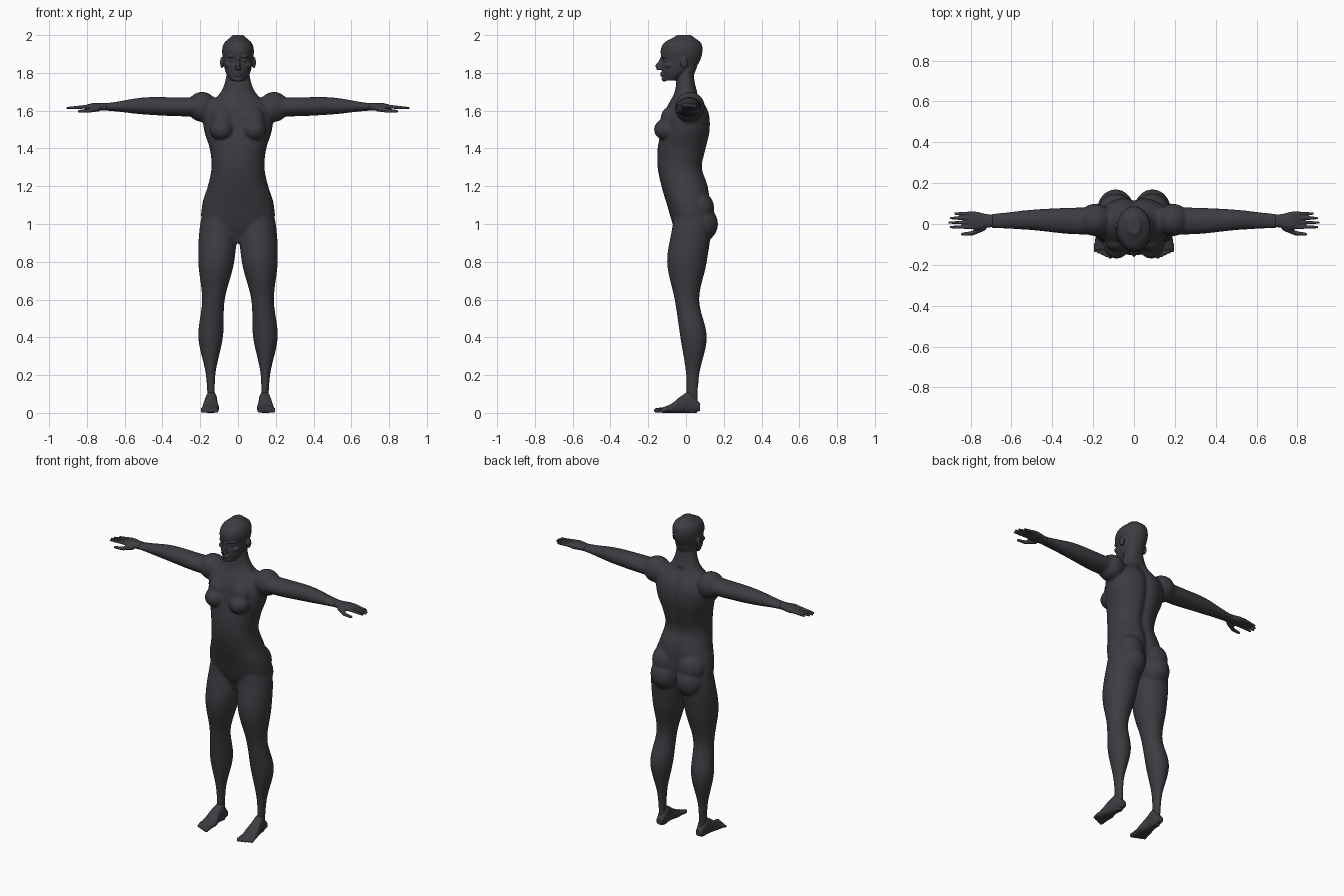
import bpy, bmesh, math
from mathutils import Vector, Matrix

if "Cube" in bpy.data.objects:
    bpy.data.objects.remove(bpy.data.objects["Cube"])

skin = bpy.data.materials.new("dark slate grey")
skin.use_nodes = True
skin.diffuse_color = (0.045, 0.045, 0.053, 1)
skin.node_tree.nodes["Principled BSDF"].inputs["Base Color"].default_value = skin.diffuse_color

SIDES, STEPS = 40, 8


def blend(before, start, end, after, t):
    """Smooth curve from start to end, guided by the neighbouring values."""
    slope_in, slope_out = (end - before) / 2, (after - start) / 2
    gap = end - start
    return start + t * (slope_in + t * (3 * gap - 2 * slope_in - slope_out + t * (slope_in + slope_out - 2 * gap)))


def spline(rows):
    """Fill in smooth steps between evenly spaced rows."""
    padded = [rows[0], *rows, rows[-1]]
    filled = []
    for group in zip(padded, padded[1:], padded[2:], padded[3:]):
        for k in range(STEPS):
            filled.append([blend(*values, k / STEPS) for values in zip(*group)])
    return filled + [list(rows[-1])]


def bulge(value, power):
    return math.copysign(abs(value) ** (2 / power), value)


def loft(bm, axis, start, spacing, rows, power=2):
    """Skin rounded sections spaced along an axis; a row is the low and high extents on the other two axes."""
    rings = []
    for index, (u_low, u_high, v_low, v_high) in enumerate(spline(rows)):
        along = start + spacing * index / STEPS
        ring = []
        for side in range(SIDES):
            angle = math.tau * side / SIDES
            u = (u_low + u_high + (u_high - u_low) * bulge(math.cos(angle), power)) / 2
            v = (v_low + v_high + (v_high - v_low) * bulge(math.sin(angle), power)) / 2
            place = {"x": (along, u, v), "y": (u, along, v), "z": (u, v, along)}[axis]
            ring.append(bm.verts.new(place))
        rings.append(ring)
    faces = [bm.faces.new(rings[0]), bm.faces.new(reversed(rings[-1]))]
    for lower, upper in zip(rings, rings[1:]):
        for side in range(SIDES):
            faces.append(bm.faces.new((lower[side - 1], upper[side - 1], upper[side], lower[side])))
    bmesh.ops.recalc_face_normals(bm, faces=faces)
    return [vert for ring in rings for vert in ring]


def symmetric(rows):
    """Expand half width, front and back into a full row."""
    return [(-half, half, front, back) for half, front, back in rows]


def ball(bm, centre, radii):
    matrix = Matrix.Translation(centre) @ Matrix.Diagonal((*radii, 1))
    bmesh.ops.create_icosphere(bm, subdivisions=3, radius=1, matrix=matrix)


def digit(bm, base, tip, base_radius, tip_radius):
    """Finger or toe as a tapering chain of overlapping balls."""
    count = 16
    for index in range(count + 1):
        t = index / count
        radius = base_radius + (tip_radius - base_radius) * t
        ball(bm, Vector(base).lerp(Vector(tip), t), (radius, radius, radius))


def mirror(bm):
    copy = bmesh.ops.duplicate(bm, geom=bm.verts[:] + bm.edges[:] + bm.faces[:])["geom"]
    for vert in copy:
        if isinstance(vert, bmesh.types.BMVert):
            vert.co.x *= -1
    bmesh.ops.reverse_faces(bm, faces=[face for face in copy if isinstance(face, bmesh.types.BMFace)])


def finish(bm, name, voxel, passes):
    """Fuse the overlapping volumes and soften the joins."""
    mesh = bpy.data.meshes.new(name)
    bm.to_mesh(mesh)
    bm.free()
    mesh.materials.append(skin)
    mesh.shade_smooth()
    obj = bpy.data.objects.new(name, mesh)
    bpy.context.collection.objects.link(obj)
    fuse = obj.modifiers.new("fuse", "REMESH")
    fuse.mode = "VOXEL"
    fuse.voxel_size = voxel
    fuse.use_smooth_shade = True
    soften = obj.modifiers.new("soften", "SMOOTH")
    soften.factor = 0.5
    soften.iterations = passes


# Body: one leg, arm, shoulder, breast and buttock, then mirrored
bm = bmesh.new()
loft(bm, "z", 1.2, -0.2, [
    (.06, .15, -.05, .08), (.01, .2, -.07, .13), (.02, .21, -.1, .11), (.07, .19, -.06, .07),
    (.08, .21, -.03, .11), (.12, .17, 0, .07), (.12, .16, 0, .06)])
loft(bm, "x", .1, .2, [
    (-.05, .08, 1.57, 1.67), (-.05, .08, 1.57, 1.67), (-.03, .07, 1.58, 1.67), (-.02, .05, 1.6, 1.64)])
ball(bm, (.19, .02, 1.62), (.08, .08, .08))
ball(bm, (.085, -.1, 1.5), (.065, .07, .06))
ball(bm, (.08, -.09, 1.55), (.06, .045, .07))
ball(bm, (.09, .07, 1), (.09, .1, .1))
ball(bm, (.09, .06, 1.08), (.09, .09, .1))
mirror(bm)
# Torso and lower neck, with a shallow spine groove
torso = loft(bm, "z", .9, .1, symmetric([
    (.04, -.03, .05), (.18, -.07, .12), (.19, -.1, .13), (.16, -.13, .12), (.14, -.15, .09),
    (.15, -.15, .11), (.18, -.13, .13), (.18, -.11, .12), (.09, -.06, .06), (.06, -.05, .04)]), 2.2)
for vert in torso:
    if vert.co.y > 0 and vert.co.z < 1.7:
        vert.co.y -= min(.018, vert.co.y / 4) * math.exp(-(vert.co.x / .025) ** 2)
finish(bm, "body", .0065, 8)

# Head: eyes, brows, cheeks, ears and nostrils, then mirrored
bm = bmesh.new()
ball(bm, (.031, -.108, 1.866), (.014, .013, .011))
ball(bm, (.03, -.112, 1.886), (.024, .016, .008))
ball(bm, (.048, -.085, 1.84), (.022, .026, .016))
ball(bm, (.085, -.01, 1.855), (.01, .02, .03))
ball(bm, (.01, -.142, 1.822), (.009, .011, .008))
mirror(bm)
# Skull with soft dents for the eye sockets
skull = loft(bm, "z", 1.76, .04, symmetric([
    (.04, -.12, -.04), (.064, -.126, .02), (.074, -.128, .06), (.08, -.13, .08),
    (.084, -.134, .087), (.072, -.115, .078), (.03, -.05, .03)]))
for vert in skull:
    if vert.co.y < 0:
        across, up = abs(vert.co.x) - .031, vert.co.z - 1.866
        vert.co.y += .016 * math.exp(-(across ** 2 + up ** 2) / .015 ** 2)
# Nose, lips, chin and neck
loft(bm, "z", 1.815, .024, symmetric([
    (.01, -.155, -.1), (.012, -.162, -.1), (.008, -.146, -.1), (.01, -.134, -.1)]))
for lip_height in (1.798, 1.787):
    ball(bm, (0, -.125, lip_height), (.022, .013, .006))
ball(bm, (0, -.115, 1.768), (.024, .014, .015))
loft(bm, "z", 1.72, .06, symmetric([(.06, -.05, .04), (.06, -.05, .04), (.06, -.04, .06)]))
finish(bm, "head", .004, 3)

# Hands: palm, four fingers and a thumb
bm = bmesh.new()
loft(bm, "x", .69, .04, [
    (-.015, .045, 1.6, 1.64), (-.02, .05, 1.6, 1.64), (-.03, .06, 1.6, 1.64), (-.02, .06, 1.61, 1.63)], 2.4)
for finger in range(4):
    y = -.015 + .022 * finger
    reach = .903 - .007 * (finger - 1) ** 2
    digit(bm, (.79, y, 1.622), (reach, y, 1.614), .011, .0065)
digit(bm, (.74, -.018, 1.613), (.79, -.045, 1.6), .017, .011)
digit(bm, (.79, -.045, 1.6), (.84, -.05, 1.597), .011, .008)
mirror(bm)
finish(bm, "hands", .0035, 3)

# Feet: heel to ball, then five toes
bm = bmesh.new()
loft(bm, "y", .075, -.05, [
    (.12, .16, .01, .05), (.11, .17, 0, .11), (.11, .18, 0, .09), (.1, .19, 0, .05), (.11, .19, 0, .03)], 2.5)
for toe in range(5):
    x = .116 + .018 * toe
    radius = .013 - .001 * toe
    digit(bm, (x, -.1, .02), (x, -.157 + .007 * toe, radius), radius, radius)
mirror(bm)
finish(bm, "feet", .0035, 3)
